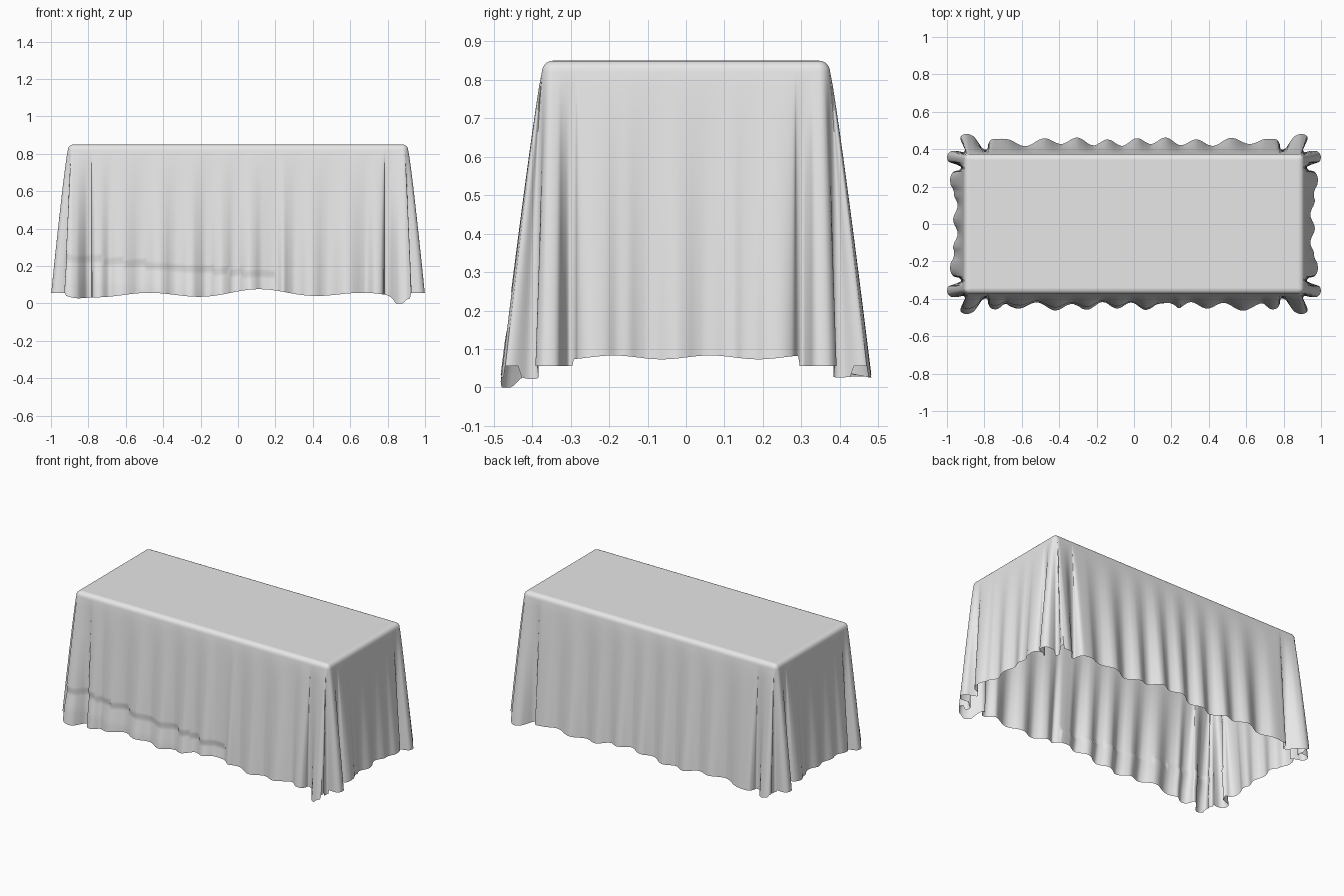
import bpy, bmesh, math
from mathutils import Vector

cube = bpy.data.objects.get("Cube")
if cube:
    bpy.data.objects.remove(cube, do_unlink=True)

HEIGHT, RADIUS = 0.85, 0.03
HALF_X, HALF_Y = 0.88, 0.345      # flat part of the top, inside the rounded edge
FLARE = 0.06                      # how far the skirt leans out at the hem
ROWS, ARC, SUB = 40, 5, 4

cloth = bpy.data.materials.new("light grey cloth")
cloth.use_nodes = True
cloth.diffuse_color = (0.8, 0.8, 0.8, 1)
bsdf = cloth.node_tree.nodes["Principled BSDF"]
bsdf.inputs["Base Color"].default_value = cloth.diffuse_color
bsdf.inputs["Roughness"].default_value = 0.8


def clamp(v, lim):
    return max(-lim, min(lim, v))


def bump(v, centre, width):
    return math.exp(-((v - centre) / width) ** 2)


# Gathered folds of one corner, from the long side round to the short side
CORNER = [(0.73, 0.455), (0.765, 0.45), (0.78, 0.425), (0.785, 0.40), (0.81, 0.405),
          (0.835, 0.44), (0.86, 0.47), (0.895, 0.482), (0.925, 0.47), (0.925, 0.445),
          (0.905, 0.41), (0.91, 0.385), (0.94, 0.39), (0.975, 0.39), (0.997, 0.37),
          (0.993, 0.335), (0.955, 0.32), (0.925, 0.305), (0.935, 0.288), (0.965, 0.28),
          (0.982, 0.25), (0.98, 0.21), (0.965, 0.18)]


def corner(sx, sy):
    pts = [Vector((sx * x, sy * y)) for x, y in CORNER]
    return pts if sx * sy > 0 else pts[::-1]


def long_side(sy):
    # Gentle waves; the front has one deeper pleat
    pts = []
    for i in range(-23, 24):
        x = i * 0.03
        y = 0.44 + 0.018 * math.sin(35 * x + 1.5 * math.sin(4 * x) + sy)
        y += 0.006 * math.sin(13 * x)
        if sy < 0:
            y -= 0.035 * bump(x, 0.2, 0.025)
        pts.append(Vector((x * sy, sy * y)) if sy > 0 else Vector((x, -y)))
    return pts if sy > 0 else pts[::-1]


def short_side(sx):
    pts = []
    for i in range(6, -7, -1):
        y = i * 0.025
        x = 0.955 + 0.012 * math.cos(42 * y + sx)
        pts.append(Vector((sx * x, y)))
    return pts if sx > 0 else pts[::-1]


def smooth_loop(pts):
    # Closed Catmull-Rom curve
    out, n = [], len(pts)
    for i in range(n):
        a, b, c, d = (pts[(i + k) % n] for k in (-1, 0, 1, 2))
        for s in range(SUB):
            t = s / SUB
            out.append(0.5 * (2 * b + (c - a) * t + (2 * a - 5 * b + 4 * c - d) * t * t
                              + (3 * b - a - 3 * c + d) * t ** 3))
    return out


def hem_height(p):
    x, y = p
    if abs(x) > 0.92 and abs(y) < 0.295:
        return 0.078 + 0.005 * math.sin(25 * y)
    if abs(x) > 0.92:
        return 0.055
    z = 0.045 + 0.012 * math.sin(11 * x + 0.5) + 0.02 * bump(x, 0.15, 0.25)
    z -= 0.012 * bump(abs(x), 0.87, 0.06)
    if y < 0:
        z -= 0.04 * bump(x, 0.86, 0.03)
    return max(z, 0.0)


def tuck(x, z, y):
    # Shallow crease running along the lower front
    if y > 0 or x < -0.93 or x > 0.2:
        return 0
    line = 0.15 - 0.09 * (x - 0.17)
    return -0.009 * (z < line) * max(0, 1 - (line - z) / 0.12)


loop = smooth_loop(long_side(1) + corner(1, 1) + short_side(1) + corner(1, -1)
                   + long_side(-1) + corner(-1, -1) + short_side(-1) + corner(-1, 1))

# Skirt: rounded top edge, then folds that deepen toward the hem
bm = bmesh.new()
columns = []
for p in loop:
    c = Vector((clamp(p.x, HALF_X), clamp(p.y, HALF_Y)))
    reach = (p - c).length
    out = (p - c).normalized()
    bottom = hem_height(p)
    col = []
    for k in range(ARC):
        a = math.pi / 2 * k / ARC
        q = c + out * RADIUS * math.sin(a)
        col.append((q.x, q.y, HEIGHT - RADIUS * (1 - math.cos(a))))
    for k in range(ROWS + 1):
        t = k / ROWS
        z = (HEIGHT - RADIUS) * (1 - t) + bottom * t
        d = RADIUS + FLARE * t ** 0.8 + (reach - RADIUS - FLARE) * t ** 1.05
        q = c + out * (d + tuck(p.x, z, p.y))
        col.append((q.x, q.y, z))
    columns.append([bm.verts.new(v) for v in col])

for i, left in enumerate(columns):
    right = columns[(i + 1) % len(columns)]
    for k in range(len(left) - 1):
        bm.faces.new((left[k], right[k], right[k + 1], left[k + 1]))
bmesh.ops.remove_doubles(bm, verts=bm.verts, dist=0.0002)

# Flat top
bm.faces.new([bm.verts.new((sx * HALF_X, sy * HALF_Y, HEIGHT))
              for sx, sy in ((-1, -1), (1, -1), (1, 1), (-1, 1))])

mesh = bpy.data.meshes.new("tablecloth")
bm.to_mesh(mesh)
bm.free()
mesh.materials.append(cloth)
tablecloth = bpy.data.objects.new("tablecloth", mesh)
bpy.context.collection.objects.link(tablecloth)

bpy.ops.object.select_all(action="DESELECT")
tablecloth.select_set(True)
bpy.context.view_layer.objects.active = tablecloth
bpy.ops.object.shade_smooth_by_angle(angle=math.radians(50))
